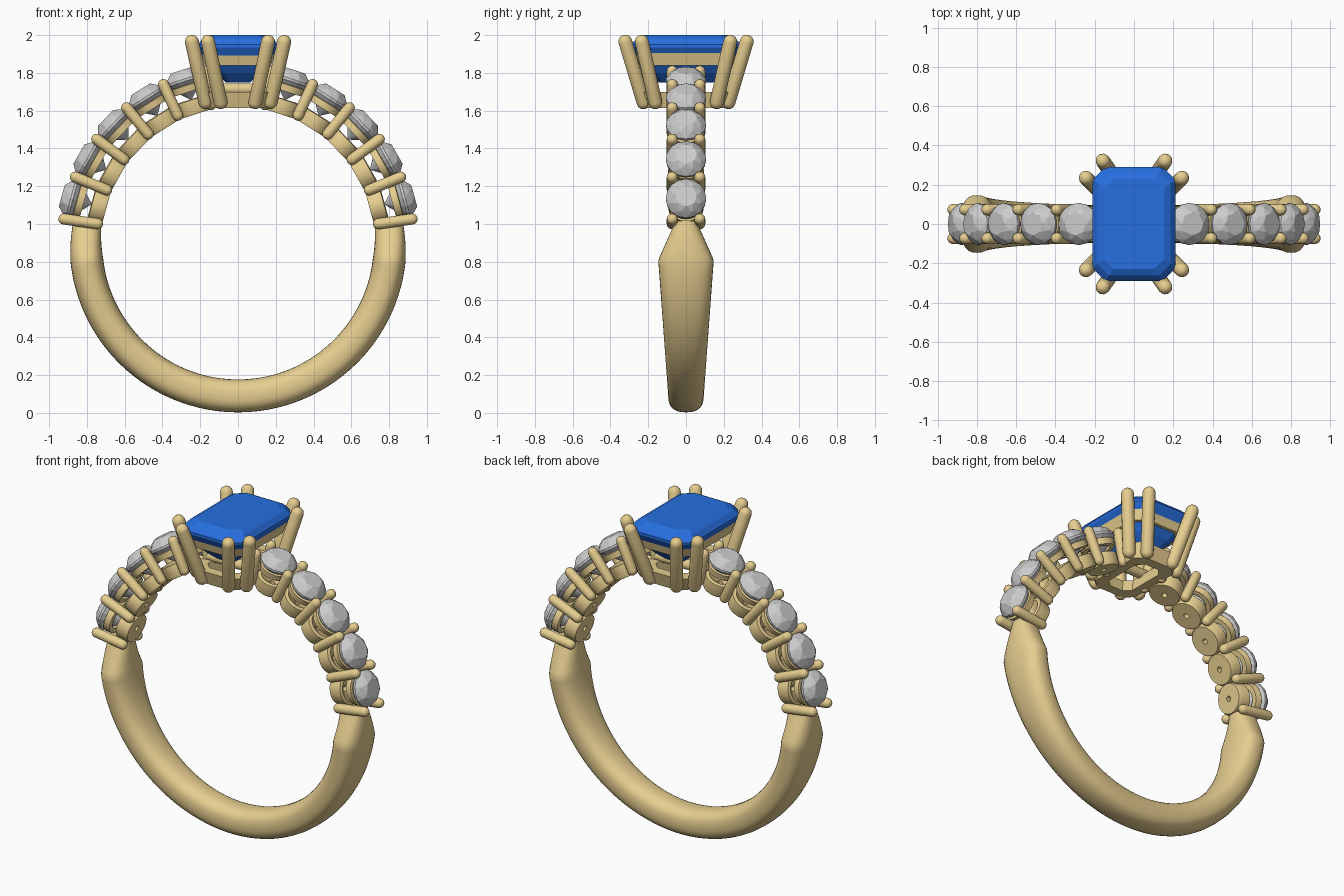
import bpy, bmesh
from math import sin, cos, pi, radians, copysign
from mathutils import Vector, Matrix

if "Cube" in bpy.data.objects:
    bpy.data.objects.remove(bpy.data.objects["Cube"])

ZC = 0.895  # centre height of the finger hole


def material(name, col):
    m = bpy.data.materials.new(name)
    m.diffuse_color = col
    m.use_nodes = True
    m.node_tree.nodes["Principled BSDF"].inputs["Base Color"].default_value = m.diffuse_color
    return m


gold = material("gold", (0.80, 0.62, 0.28, 1))
blue = material("blue_gem", (0.02, 0.16, 0.75, 1))


def finish(name, bm, mat=None, smooth=True, matrix=None):
    bmesh.ops.recalc_face_normals(bm, faces=bm.faces)
    me = bpy.data.meshes.new(name)
    bm.to_mesh(me)
    bm.free()
    ob = bpy.data.objects.new(name, me)
    bpy.context.collection.objects.link(ob)
    if mat:
        me.materials.append(mat)
    if matrix:
        ob.matrix_world = matrix
    if smooth:
        bpy.ops.object.select_all(action='DESELECT')
        ob.select_set(True)
        bpy.context.view_layer.objects.active = ob
        bpy.ops.object.shade_smooth_by_angle(angle=radians(35))
    return ob


def loft(name, rings, mat=None, wrap=False, smooth=True, matrix=None):
    """Skin a list of point rings; wrap joins the last to the first, else cap."""
    bm = bmesh.new()
    vs = [[bm.verts.new(p) for p in r] for r in rings]
    n = len(vs[0])
    pairs = list(zip(vs, vs[1:])) + ([(vs[-1], vs[0])] if wrap else [])
    for a, b in pairs:
        for i in range(n):
            j = (i + 1) % n
            bm.faces.new((a[i], a[j], b[j], b[i]))
    if not wrap:
        bm.faces.new(vs[0])
        bm.faces.new(vs[-1])
    return finish(name, bm, mat, smooth, matrix)


def circle(r, z, n=24, off=0):
    return [(r * cos(2 * pi * (i + off) / n), r * sin(2 * pi * (i + off) / n), z) for i in range(n)]


def octagon(hx, hy, c, z):
    return [(hx, -hy + c, z), (hx, hy - c, z), (hx - c, hy, z), (-hx + c, hy, z),
            (-hx, hy - c, z), (-hx, -hy + c, z), (-hx + c, -hy, z), (hx - c, -hy, z)]


def pin(name, p0, p1, r):
    """Round-ended rod from p0 to p1."""
    p0, p1 = Vector(p0), Vector(p1)
    d = p1 - p0
    L = d.length
    arc = [radians(a) for a in (8, 30, 50, 70, 90)]
    rings = [circle(r * sin(a), r - r * cos(a), 16) for a in arc]
    rings += [circle(r * sin(a), L - r + r * cos(a), 16) for a in reversed(arc)]
    m = Matrix.Translation(p0) @ d.to_track_quat('Z', 'Y').to_matrix().to_4x4()
    return loft(name, rings, gold, matrix=m)


# Shank: rounded section swept round the lower arc, swelling then pinching at the ends
def shank():
    rings = []
    N, n = 96, 32
    for k in range(N + 1):
        phi = radians(-98 + 196 * k / N)
        z = ZC - 0.805 * cos(phi)
        if z < 0.81:
            w = 0.094 + 0.053 * max(0, (z - 0.09) / 0.72)
            t = 0
        else:
            t = min(1, (z - 0.81) / 0.19)
            w = 0.147 - 0.085 * t
        e = 2 / 2.5
        ring = []
        for i in range(n):
            a = 2 * pi * i / n
            c, s = cos(a), sin(a)
            rad = 0.805 + (0.087 - 0.012 * t) * copysign(abs(c) ** e, c)
            y = w * copysign(abs(s) ** e, s)
            ring.append((rad * sin(phi), y, ZC - rad * cos(phi)))
        rings.append(ring)
    loft("shank", rings, gold)


shank()


# Side stones: faceted round brilliants, local z points away from the finger
def brilliant(name, m):
    bm = bmesh.new()
    pts = (circle(0.058, 0.967, 8) + circle(0.086, 0.947, 8, 0.5) + circle(0.107, 0.918, 16)
           + circle(0.107, 0.905, 16) + circle(0.055, 0.852, 8, 0.5) + [(0, 0, 0.80)])
    for p in pts:
        bm.verts.new(p)
    bmesh.ops.convex_hull(bm, input=bm.verts)
    finish(name, bm, None, False, m)


for side, label in ((1, "right"), (-1, "left")):
    for k in range(5):
        a = 15.2 + 14.2 * k
        m = Matrix.Translation((0, 0, ZC)) @ Matrix.Rotation(side * radians(90 - a), 4, 'Y')
        brilliant(f"{label}_side_stone_{k}", m)
        # Drilled lower cup and upper seat ring under each stone
        cup = [(0.016, 0.722), (0.088, 0.722), (0.094, 0.735), (0.094, 0.80), (0.075, 0.805), (0.016, 0.765)]
        loft(f"{label}_cup_{k}", [circle(r, z) for r, z in cup], gold, True, matrix=m)
        seat = [(0.065, 0.845), (0.095, 0.845), (0.101, 0.882), (0.085, 0.885)]
        loft(f"{label}_seat_ring_{k}", [circle(r, z) for r, z in seat], gold, True, matrix=m)
    # Shared claws between the stones
    for k in range(6):
        a = radians(8.1 + 14.2 * k)
        for y in (-0.073, 0.073):
            p = [(side * r * cos(a), y, ZC + r * sin(a)) for r in (0.722, 0.96)]
            pin(f"{label}_claw_{k}", p[0], p[1], 0.029)

# Bridge bars under the centre stone
for y in (-0.073, 0.073):
    pin("bridge_bar", (-0.17, y, 1.715), (0.17, y, 1.715), 0.03)

# Head: lower and upper octagonal frames
loft("lower_frame", [octagon(0.145, 0.215, 0.05, 1.615), octagon(0.17, 0.24, 0.05, 1.70),
                     octagon(0.11, 0.18, 0.04, 1.70), octagon(0.085, 0.155, 0.04, 1.615)], gold, True)
loft("upper_frame", [octagon(0.175, 0.25, 0.06, 1.84), octagon(0.195, 0.27, 0.06, 1.908),
                     octagon(0.155, 0.23, 0.05, 1.908), octagon(0.135, 0.21, 0.05, 1.84)], gold, True)

# Eight long claws, two at each corner
for sx in (-1, 1):
    for sy in (-1, 1):
        pin("head_claw", (sx * 0.165, sy * 0.155, 1.61), (sx * 0.252, sy * 0.242, 2.0), 0.037)
        pin("head_claw", (sx * 0.085, sy * 0.215, 1.61), (sx * 0.166, sy * 0.332, 2.0), 0.037)

# Centre stone: step-cut octagon
steps = [(0.152, 0.23, 0.05, 2.0), (0.185, 0.263, 0.058, 1.982), (0.212, 0.29, 0.065, 1.95),
         (0.212, 0.29, 0.065, 1.935), (0.17, 0.25, 0.055, 1.865), (0.12, 0.20, 0.04, 1.80),
         (0.065, 0.145, 0.025, 1.75)]
loft("centre_stone", [octagon(*s) for s in steps], blue, smooth=False)
